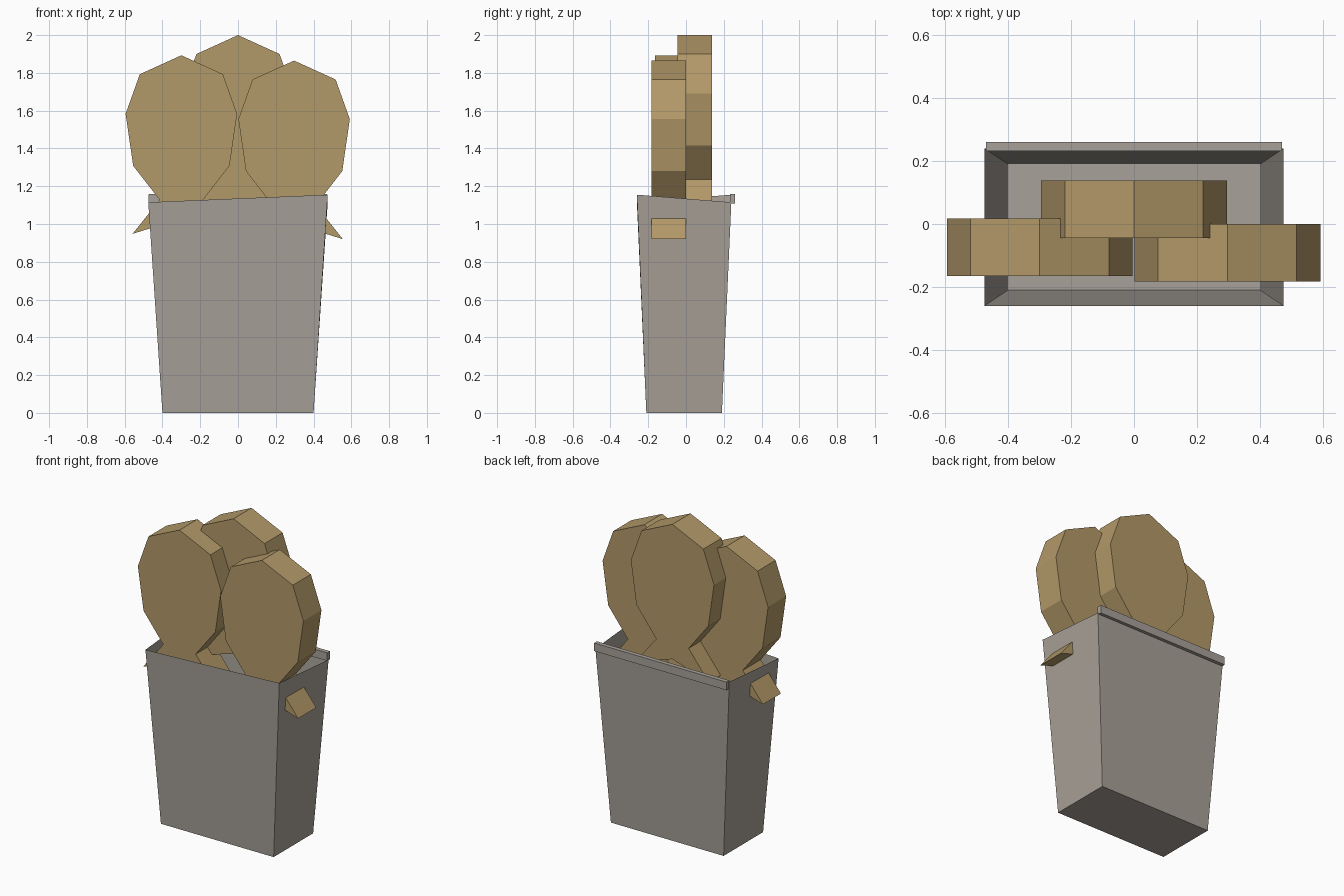
import bpy
import bmesh

cube = bpy.data.objects.get("Cube")
if cube:
    bpy.data.objects.remove(cube, do_unlink=True)


def material(name, rgb):
    mat = bpy.data.materials.new(name)
    mat.use_nodes = True
    mat.diffuse_color = (*rgb, 1)
    mat.node_tree.nodes["Principled BSDF"].inputs["Base Color"].default_value = (*rgb, 1)
    return mat


warm_grey = material("warm grey", (0.39, 0.355, 0.315))
golden_tan = material("golden tan", (0.45, 0.32, 0.14))


def finish(bm, name, mat):
    bmesh.ops.recalc_face_normals(bm, faces=bm.faces)
    mesh = bpy.data.meshes.new(name)
    bm.to_mesh(mesh)
    bm.free()
    mesh.materials.append(mat)
    obj = bpy.data.objects.new(name, mesh)
    bpy.context.collection.objects.link(obj)
    return obj


# Tapered open container with thin walls and a slightly crooked rim
def container():
    bm = bmesh.new()
    low = [(-0.4, -0.21), (0.4, -0.21), (0.4, 0.19), (-0.4, 0.19)]
    high = [(-0.475, -0.26), (0.475, -0.26), (0.475, 0.24), (-0.475, 0.24)]
    rim = [1.115, 1.155, 1.115, 1.155]
    bottom = [bm.verts.new((x, y, 0)) for x, y in low]
    top = [bm.verts.new((x, y, z)) for (x, y), z in zip(high, rim)]
    bm.faces.new(bottom[::-1])
    for i in range(4):
        j = (i + 1) % 4
        bm.faces.new((bottom[i], bottom[j], top[j], top[i]))
    return finish(bm, "container", warm_grey)


# Flat slab in the shape of a rounded head, narrow neck and flared tail
HALF_PROFILE = [(0.22, -0.10), (0.295, -0.31), (0.255, -0.585),
                (0.115, -0.765), (0.258, -0.945)]


def slab(name, x, top, y_front, y_back):
    outline = [(0, 0)] + HALF_PROFILE + [(0, -0.865)]
    outline += [(-px, pz) for px, pz in reversed(HALF_PROFILE)]
    bm = bmesh.new()
    face = bm.faces.new([bm.verts.new((x + px, y_front, top + pz)) for px, pz in outline])
    extruded = bmesh.ops.extrude_face_region(bm, geom=[face], use_keep_orig=True)
    moved = [v for v in extruded["geom"] if isinstance(v, bmesh.types.BMVert)]
    bmesh.ops.translate(bm, verts=moved, vec=(0, y_back - y_front, 0))
    return finish(bm, name, golden_tan)


# Narrow strip along the back of the rim
def back_lip():
    bm = bmesh.new()
    bmesh.ops.create_cube(bm, size=1)
    bmesh.ops.scale(bm, verts=bm.verts, vec=(0.94, 0.028, 0.052))
    bmesh.ops.translate(bm, verts=bm.verts, vec=(0, 0.246, 1.134))
    return finish(bm, "back_lip", warm_grey)


container()
back_lip()
slab("right_slab", -0.30, 1.893, -0.165, 0.018)
slab("left_slab", 0.297, 1.865, -0.183, 0.0)
slab("middle_slab", 0.0, 2.0, -0.045, 0.138)
